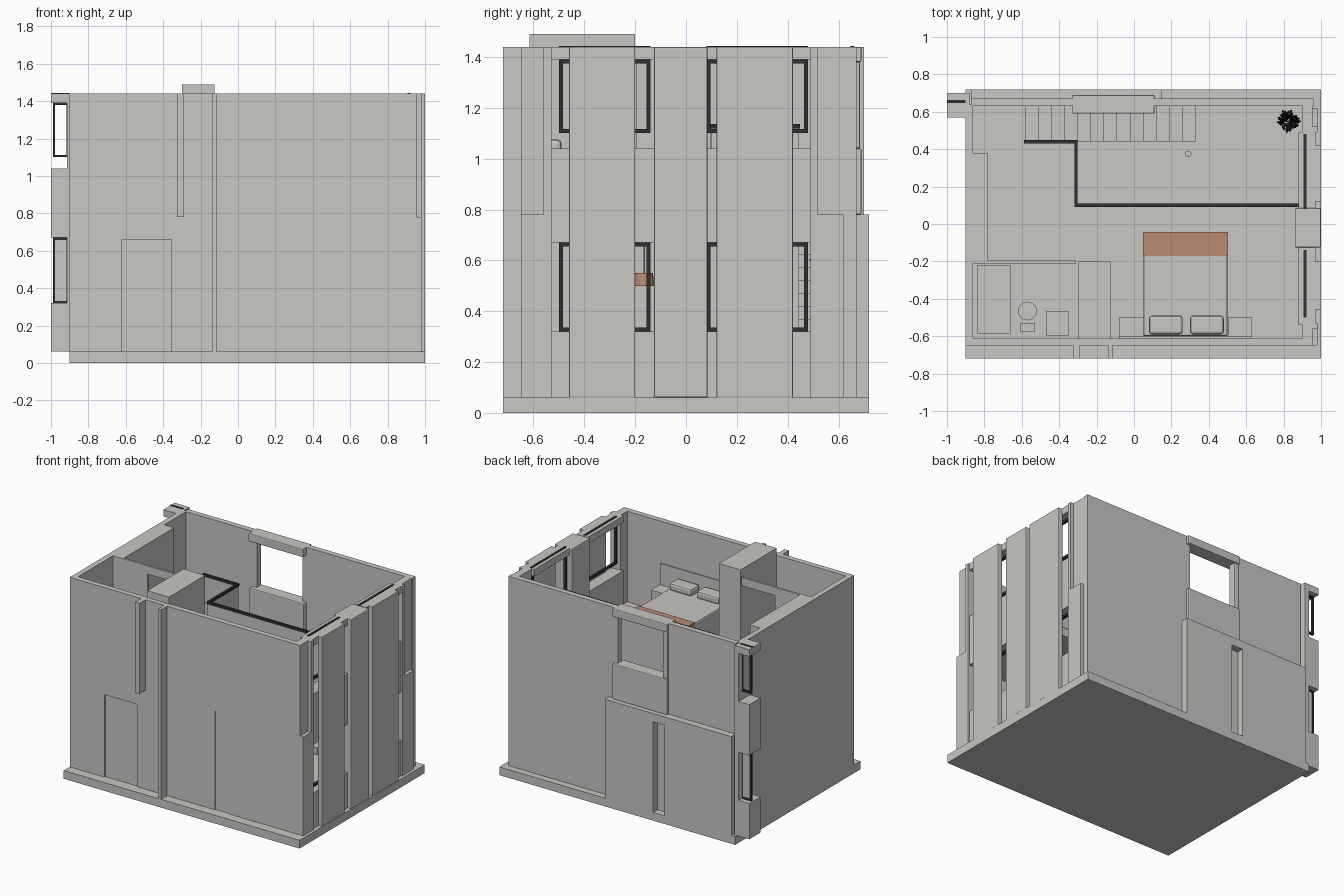
import bpy, bmesh, math, random
from mathutils import Vector

if "Cube" in bpy.data.objects:
    bpy.data.objects.remove(bpy.data.objects["Cube"], do_unlink=True)


def material(name, rgb):
    m = bpy.data.materials.new(name)
    m.use_nodes = True
    m.diffuse_color = (*rgb, 1)
    m.node_tree.nodes["Principled BSDF"].inputs["Base Color"].default_value = (*rgb, 1)
    return m


PLASTER = material("warm_grey", (0.58, 0.57, 0.545))
DARK = material("charcoal", (0.03, 0.03, 0.03))
LEAF = material("leaf_black", (0.008, 0.008, 0.008))
ORANGE = material("terracotta", (0.48, 0.26, 0.17))


def finish(name, bm, mat):
    bmesh.ops.recalc_face_normals(bm, faces=bm.faces)
    mesh = bpy.data.meshes.new(name)
    bm.to_mesh(mesh)
    bm.free()
    mesh.materials.append(mat)
    ob = bpy.data.objects.new(name, mesh)
    bpy.context.collection.objects.link(ob)
    return ob


def boxes(name, spans, mat=PLASTER, bevel=0):
    """One object from several (x, y, z) ranges."""
    bm = bmesh.new()
    for lims in spans:
        vs = bmesh.ops.create_cube(bm, size=1)["verts"]
        for v in vs:
            v.co = Vector([(a + b) / 2 + c * (b - a) for c, (a, b) in zip(v.co, lims)])
    ob = finish(name, bm, mat)
    if bevel:
        mod = ob.modifiers.new("soft_edges", "BEVEL")
        mod.width, mod.segments = bevel, 2
    return ob


def cylinder(name, x, y, z, r, mat=PLASTER, r_top=None):
    bm = bmesh.new()
    bmesh.ops.create_cone(bm, cap_ends=True, segments=20, radius1=r,
                          radius2=r if r_top is None else r_top, depth=z[1] - z[0])
    bmesh.ops.translate(bm, verts=bm.verts, vec=(x, y, sum(z) / 2))
    return finish(name, bm, mat)


def frame(name, axis, at, side, z, bar=0.012):
    """Rectangular window frame; axis is the direction it faces."""
    (a, b), (lo, hi) = side, z
    parts = [((a, a + bar), z), ((b - bar, b), z),
             ((a, b), (lo, lo + bar)), ((a, b), (hi - bar, hi))]
    depth = (at - 0.009, at + 0.009)
    return boxes(name, [(depth, s, h) if axis == "x" else (s, depth, h) for s, h in parts], DARK)


BASE, FLOOR, TOP = 0.06, 0.78, 1.44
FULL, LOW, UP = (BASE, TOP), (BASE, FLOOR), (FLOOR, TOP)
BANDS = [(BASE, 0.32), (0.67, 1.04), (1.39, TOP)]
GLAZING = {"lower": (0.32, 0.67), "upper": (1.10, 1.39)}

# Slab and upper floor around the stairwell
boxes("base_slab", [((-0.9, 1), (-0.72, 0.72), (0, BASE))])
deck = (0.72, FLOOR)
boxes("upper_floor", [((-0.87, 0.93), (-0.62, 0.1), deck),
                      ((-0.87, -0.31), (0.1, 0.44), deck),
                      ((-0.87, -0.58), (0.44, 0.64), deck)])

# Front wall with set-back door and shallow joint
fy = (-0.65, -0.61)
boxes("front_wall", [((-0.87, -0.62), fy, LOW), ((-0.62, -0.355), fy, (0.66, FLOOR)),
                     ((-0.355, 0.27), fy, LOW), ((0.395, 0.97), fy, LOW),
                     ((0.27, 0.395), (-0.643, -0.61), LOW),
                     ((-0.87, 0.955), fy, UP)])
boxes("front_door", [((-0.62, -0.355), (-0.64, -0.615), (BASE, 0.66))])
boxes("front_fins", [((-0.325, -0.29), (-0.72, -0.65), UP),
                     ((-0.14, -0.115), (-0.72, -0.65), FULL)])

# Left wall, thicker in the middle
boxes("left_wall", [((-0.9, -0.86), (-0.65, 0.64), FULL),
                    ((-0.86, -0.78), (-0.2, 0.38), FULL)])

# Back wall with window opening, raised lower cladding and slot
by = (0.63, 0.67)
WX, WZ = (-0.29, 0.08), (1.04, 1.38)
boxes("back_wall", [((-0.87, WX[0]), by, FULL), ((WX[1], 0.96), by, FULL),
                    (WX, by, (BASE, WZ[0])), (WX, by, (WZ[1], TOP))])
boxes("back_cladding", [((-0.87, -0.33), (0.67, 0.72), LOW),
                        ((-0.24, 0.15), (0.67, 0.72), LOW),
                        ((-0.33, -0.24), (0.67, 0.72), (0.72, FLOOR))])
boxes("back_window_surround", [((-0.33, 0.11), (0.59, 0.69), (WZ[1], TOP)),
                               ((-0.33, WX[0]), (0.63, 0.685), (WZ[0], WZ[1])),
                               ((-0.33, 0.11), (0.6, 0.69), (FLOOR, WZ[0]))], bevel=0.006)

# Corner window bay on the left
boxes("corner_bay", [((-1, -0.9), (0.57, 0.7), z) for z in BANDS]
      + [((-0.915, -0.88), (0.57, 0.7), FULL)])
for label, z in GLAZING.items():
    frame(label + "_bay_frame", "y", 0.655, (-0.99, -0.905), z)
boxes("bay_pane", [((-0.98, -0.915), (0.652, 0.658), GLAZING["lower"])])
boxes("bay_top_strip", [((-1, -0.9), (0.648, 0.662), (TOP, TOP + 0.004))], DARK)

# Right wall: corners, pier, window bands and outer shutters
boxes("right_corners", [((0.9, 0.955), (-0.65, -0.53), FULL), ((0.955, 0.98), (-0.65, -0.53), LOW),
                        ((0.9, 0.955), (0.49, 0.67), FULL), ((0.955, 0.98), (0.49, 0.62), LOW),
                        ((0.955, 0.98), (0.49, 0.52), UP), ((0.955, 0.98), (-0.56, -0.53), UP)])
boxes("right_pier", [((0.86, 1), (-0.125, 0.085), FULL)], bevel=0.006)
for label, y, sh in (("front", (-0.54, -0.125), (-0.46, -0.2)),
                     ("rear", (0.085, 0.49), (0.12, 0.42))):
    boxes(label + "_window_bands", [((0.88, 0.97), y, z) for z in BANDS])
    boxes(label + "_shutter", [((0.965, 1), sh, FULL)], bevel=0.004)
    glazed = (sh[0] - 0.04, sh[1] + 0.06)
    for level, z in GLAZING.items():
        frame(label + "_" + level + "_frame", "x", 0.91, glazed, z, 0.016)
    boxes(label + "_top_strip", [((0.905, 0.922), glazed, (TOP, TOP + 0.004))], DARK)

# Bathroom partition with doorway, and the tall duct cupboard
py = (-0.21, -0.195)
boxes("bathroom_wall", [((-0.86, -0.58), py, UP), ((-0.58, -0.31), py, (1.38, TOP))])
boxes("duct_cupboard", [((-0.3, -0.125), (-0.615, -0.2), (FLOOR, 1.49))])

# Bathroom fittings
boxes("shower_tray", [((-0.84, -0.66), (-0.585, -0.22), (FLOOR, 0.82))])
cylinder("toilet_bowl", -0.57, -0.465, (FLOOR, 0.9), 0.04, r_top=0.05)
boxes("toilet_cistern", [((-0.61, -0.53), (-0.575, -0.53), (FLOOR, 0.98))])
boxes("washstand", [((-0.47, -0.35), (-0.595, -0.465), (FLOOR, 1.02))])

# Bedroom
boxes("bed", [((0.05, 0.5), (-0.6, -0.045), (FLOOR, 1.02))], bevel=0.01)
boxes("bed_throw", [((0.048, 0.502), (-0.17, -0.043), (1.0, 1.027))], ORANGE)
boxes("pillows", [((x, x + 0.18), (-0.59, -0.49), (1.02, 1.075)) for x in (0.08, 0.3)], bevel=0.015)
boxes("nightstands", [((x, x + 0.13), (-0.605, -0.5), (FLOOR, 0.98)) for x in (-0.08, 0.502)])
boxes("headboard", [((-0.08, 0.63), (-0.612, -0.602), (FLOOR, 1.135))])

# Straight stair rising to the left
STEPS = 13
run, rise = 0.91 / STEPS, (FLOOR - BASE) / (STEPS + 1)
boxes("stair", [((0.33 - run * (i + 1), 0.33 - run * i), (0.44, 0.63),
                 (max(BASE, BASE + rise * (i - 1)), BASE + rise * (i + 1))) for i in range(STEPS)])

# Balustrade: plain panels with a dark handrail
RX, RY, R = -0.31, (0.1, 0.44), 0.009
runs = [((RX, 0.9), (RY[0], RY[0])), ((RX, RX), RY), ((-0.58, RX), (RY[1], RY[1]))]


def grow(span, r):
    return (span[0] - r, span[1] + r)


boxes("balustrade_panels", [(grow(x, 0.003), grow(y, 0.003), (FLOOR, 1.12)) for x, y in runs])
boxes("handrail", [(grow(x, R), grow(y, R), (1.118, 1.136)) for x, y in runs], DARK)

# Ground floor: pendant lamp, slim post and potted plant
cylinder("lamp_shade", 0.3, -0.165, (0.5, 0.55), 0.04, ORANGE, 0.035)
cylinder("lamp_cord", 0.3, -0.165, (0.55, 0.72), 0.003)
cylinder("floor_stool", 0.29, 0.375, (BASE, 0.18), 0.017)
cylinder("plant_pot", 0.835, 0.55, (BASE, 0.2), 0.03, r_top=0.04)
cylinder("plant_stem", 0.835, 0.55, (0.2, 0.6), 0.006, LEAF)
random.seed(4)
bm = bmesh.new()
centre = Vector((0.825, 0.55, 0.6))
for i in range(260):
    d = Vector([random.gauss(0, 1) for k in "xyz"]).normalized()
    side = d.orthogonal().normalized() * 0.008
    p = centre + d * random.uniform(0.01, 0.045)
    q = p + d * 0.025
    mid = (p + q) / 2
    bm.faces.new([bm.verts.new(c) for c in (p, mid + side, q, mid - side)])
finish("plant_leaves", bm, LEAF)
